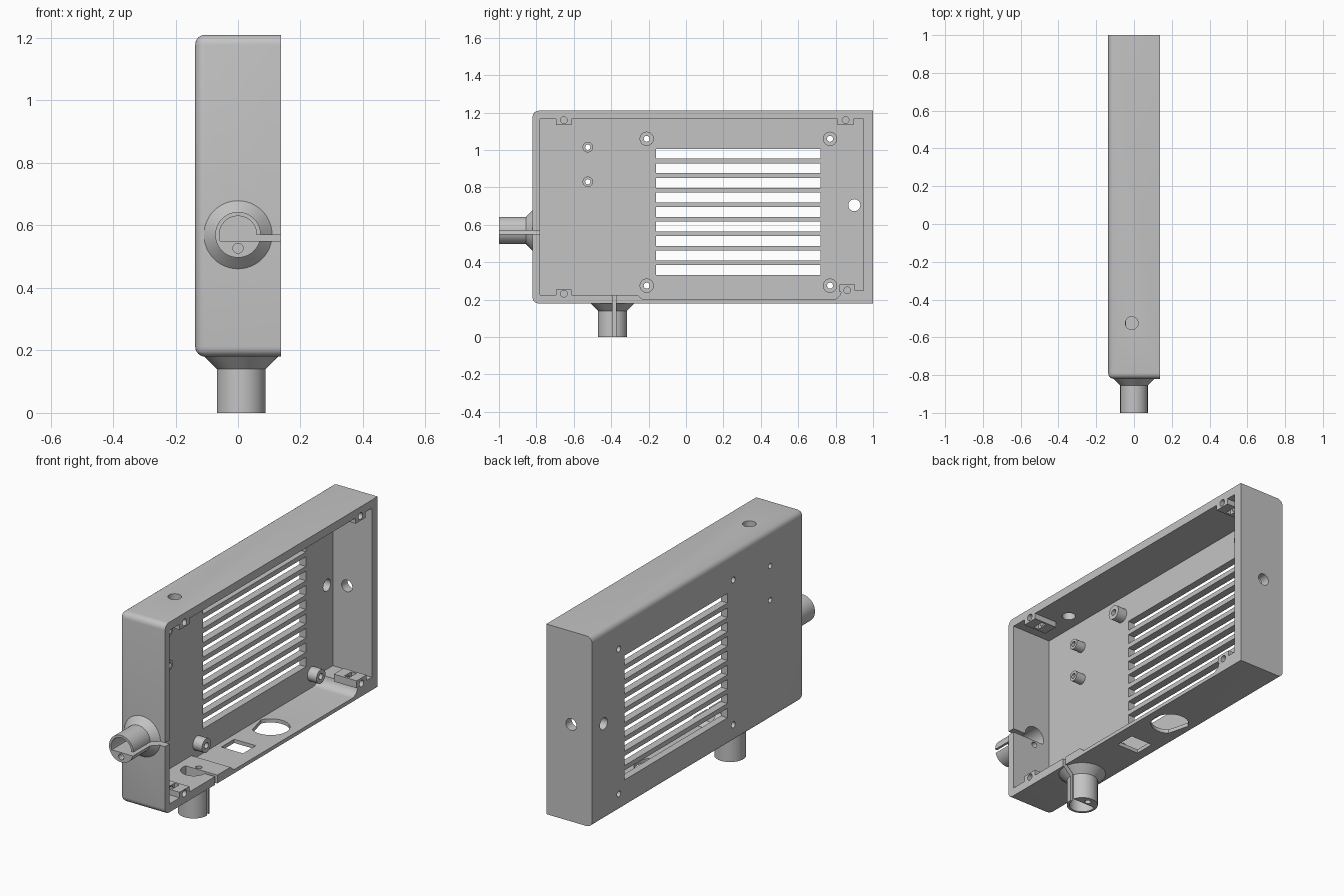
import bpy, bmesh, math
from mathutils import Vector

if "Cube" in bpy.data.objects:
    bpy.data.objects.remove(bpy.data.objects["Cube"])

grey = bpy.data.materials.new("light_grey_plastic")
grey.use_nodes = True
grey.diffuse_color = (0.55, 0.55, 0.55, 1)
grey.node_tree.nodes["Principled BSDF"].inputs["Base Color"].default_value = (0.55, 0.55, 0.55, 1)


def place(axis, along, p):
    """Point from a position along an axis and the two other coordinates."""
    c = list(p)
    c.insert("XYZ".index(axis), along)
    return Vector(c)


def loft(bm, axis, sections):
    """Closed solid through (position, 2D outline) sections along an axis."""
    rings = [[bm.verts.new(place(axis, a, p)) for p in pts] for a, pts in sections]
    n = len(rings[0])
    for lo, hi in zip(rings, rings[1:]):
        for i in range(n):
            j = (i + 1) % n
            bm.faces.new((lo[i], lo[j], hi[j], hi[i]))
    bm.faces.new(rings[0])
    bm.faces.new(rings[-1])


def arc(c, r, a0=0.0, a1=2 * math.pi, n=32, closed=True):
    k = n if closed else n - 1
    return [(c[0] + r * math.cos(a0 + (a1 - a0) * i / k),
             c[1] + r * math.sin(a0 + (a1 - a0) * i / k)) for i in range(n)]


def prism(bm, axis, a, b, pts):
    loft(bm, axis, [(a, pts), (b, pts)])


def rect(u0, u1, v0, v1):
    return [(u0, v0), (u1, v0), (u1, v1), (u0, v1)]


def finish(bm, name):
    bmesh.ops.recalc_face_normals(bm, faces=bm.faces[:])
    me = bpy.data.meshes.new(name)
    bm.to_mesh(me)
    bm.free()
    me.materials.append(grey)
    ob = bpy.data.objects.new(name, me)
    bpy.context.collection.objects.link(ob)
    return ob


def activate(ob):
    bpy.ops.object.select_all(action="DESELECT")
    ob.select_set(True)
    bpy.context.view_layer.objects.active = ob


def cut(targets, bm):
    """Subtract a solid from each target, then discard it."""
    tool = finish(bm, "cutter")
    tool.hide_render = True
    for ob in targets:
        activate(ob)
        mod = ob.modifiers.new("cut", "BOOLEAN")
        mod.operation, mod.solver, mod.object = "DIFFERENCE", "EXACT", tool
        bpy.ops.object.modifier_apply(modifier=mod.name)
    bpy.data.objects.remove(tool)


X0, X1 = -0.137, 0.137
FRONT, BACK, BASE, TOP = -0.82, 1.0, 0.18, 1.21
PLATE = -0.097  # inner face of the side plate

# Case: block rounded everywhere except at the open side and the back end
bm = bmesh.new()
prism(bm, "X", X0, X1, rect(FRONT, BACK, BASE, TOP))
soft = [e for e in bm.edges
        if not all(v.co.x > 0.1 for v in e.verts) and not all(v.co.y > 0.9 for v in e.verts)]
bmesh.ops.bevel(bm, geom=soft, offset=0.032, segments=6, profile=0.5, affect="EDGES")
case = finish(bm, "case")

# Cavity, with a thinner stretch of floor and a curved step at the back
floor = [(-0.78, 0.225), (-0.26, 0.225), (-0.23, 0.2), (0.78, 0.2)]
step = arc((0.78, 0.25), 0.05, -math.pi / 2, 0, 8, False)[1:]
bm = bmesh.new()
prism(bm, "X", PLATE, 0.3, floor + step + [(0.95, 0.25), (0.95, 1.165), (-0.78, 1.165)])
cut([case], bm)

# Vent slots
bm = bmesh.new()
for k in range(9):
    z = 0.358 + k * 0.0777
    prism(bm, "X", -0.3, 0, rect(-0.16, 0.72, z - 0.026, z + 0.026))
cut([case], bm)

# Round holes in the plate, back wall and top wall
bm = bmesh.new()
prism(bm, "X", -0.3, 0, arc((0.9, 0.705), 0.032))
prism(bm, "Y", 0.92, 1.1, arc((-0.012, 0.705), 0.032))
prism(bm, "Z", 1.1, 1.3, arc((-0.012, -0.525), 0.034))
cut([case], bm)

# Floor windows: one rectangle, one flat-sided circle
bm = bmesh.new()
prism(bm, "Z", 0.1, 0.24, rect(-0.065, 0.065, -0.05, 0.06))
prism(bm, "Z", 0.1, 0.24, arc((0, 0.28), 0.095, -0.75 * math.pi + 0.15, 1.25 * math.pi - math.pi / 2 + 0.35, 28, False))
cut([case], bm)

# Standoffs on the plate, drilled through
posts = [(y, z, 0.038, 0.016) for y in (-0.21, 0.77) for z in (0.275, 1.06)]
posts += [(-0.525, z, 0.028, 0.014) for z in (0.83, 1.015)]
bm, drill = bmesh.new(), bmesh.new()
for y, z, r, hole in posts:
    prism(bm, "X", PLATE - 0.01, PLATE + 0.055, arc((y, z), r))
    prism(drill, "X", -0.3, 0.1, arc((y, z), hole, n=20))
standoffs = finish(bm, "standoffs")
cut([case, standoffs], drill)

# Screw tabs in the corners, with a nut pocket and a screw hole each
tabs = [(-0.653, 1.16, 1.135, 1.175), (0.853, 1.16, 1.135, 1.175),
        (-0.653, 0.232, 0.215, 0.255), (0.862, 0.25, 0.24, 0.28)]
bm, drill, pocket = bmesh.new(), bmesh.new(), bmesh.new()
for y, z, z0, z1 in tabs:
    prism(bm, "X", 0.0, X1, rect(y - 0.042, y + 0.042, z0, z1))
    prism(drill, "X", 0.02, 0.3, arc((y, z), 0.018, n=20))
    prism(pocket, "X", 0.055, 0.085, rect(y - 0.03, y + 0.03, z - 0.03, z + 0.03))
screw_tabs = finish(bm, "screw_tabs")
cut([case, screw_tabs], drill)
cut([screw_tabs], pocket)


# Cable glands: tube with a flared root, D-shaped bore, side slit and pin hole
def gland(name, axis, centre, r, flare, tip, neck, root, wall, up):
    bm = bmesh.new()
    loft(bm, axis, [(tip, arc(centre, r, n=48)), (neck, arc(centre, r, n=48)),
                    (root, arc(centre, flare, n=48)), (root + 0.005, arc(centre, flare, n=48))])
    ob = finish(bm, name)
    u, v = centre
    bore = r - 0.013
    t = math.asin(0.02 / bore)
    d = arc((0, 0), bore, -t, math.pi + t, 30, False)
    bm = bmesh.new()
    prism(bm, axis, tip - 0.1, wall, [(u + a, v + up * b) for a, b in d])
    cut([case, ob], bm)
    bm = bmesh.new()
    prism(bm, axis, tip - 0.1, wall, rect(u + 0.02, 0.3, *sorted((v, v - up * 0.02))))
    cut([case, ob], bm)
    bm = bmesh.new()
    prism(bm, axis, tip - 0.1, wall, arc((u, v - up * 0.043), 0.016, n=20))
    cut([case, ob], bm)
    return ob


front_gland = gland("front_gland", "Y", (0, 0.57), 0.073, 0.109, -1.0, -0.855, FRONT, -0.75, 1)
bottom_gland = gland("bottom_gland", "Z", (0.01, -0.393), 0.078, 0.118, 0.0, 0.14, BASE, 0.24, -1)

for ob in (case, standoffs, screw_tabs, front_gland, bottom_gland):
    activate(ob)
    bpy.ops.object.shade_smooth_by_angle(angle=math.radians(30))
